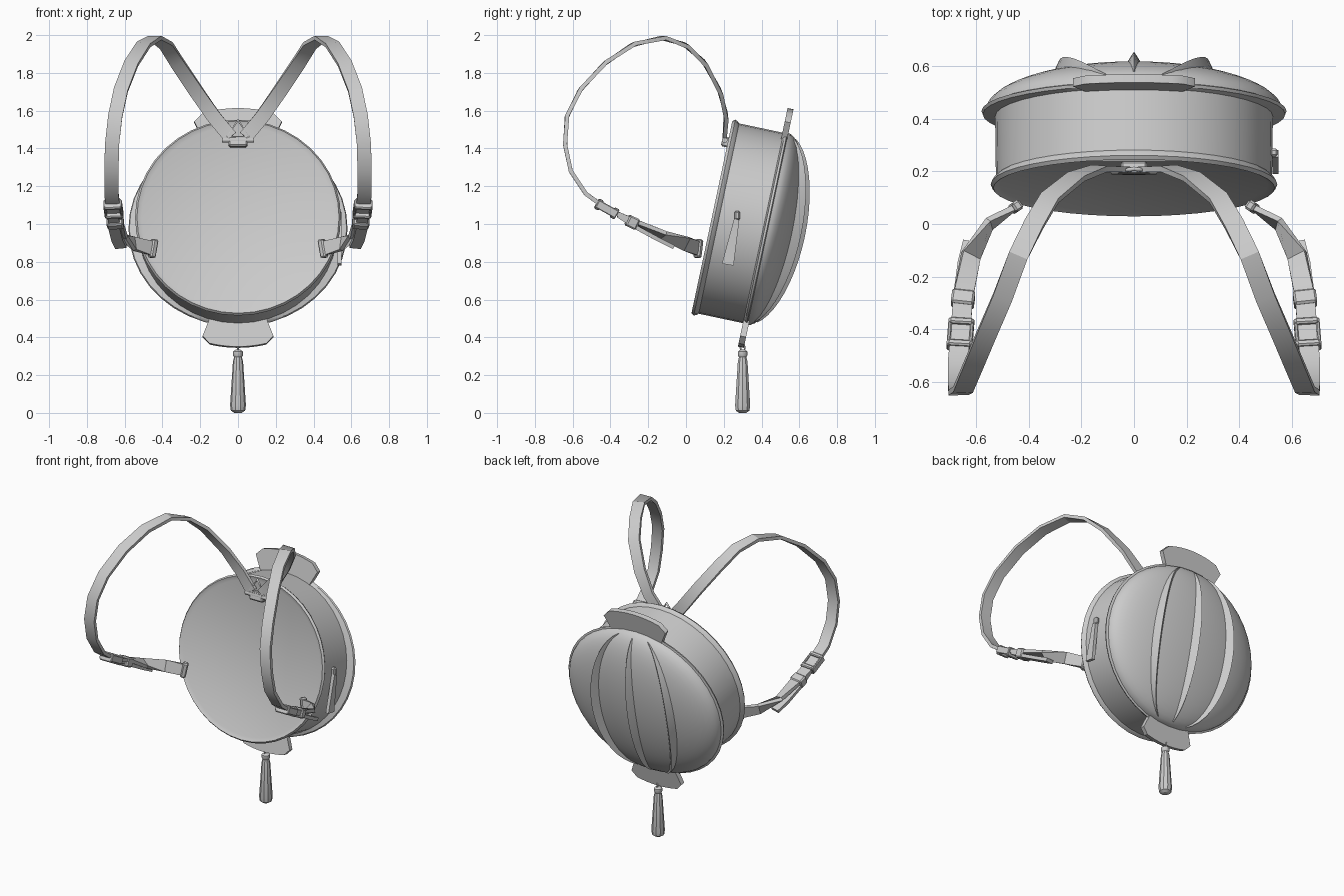
import bpy, bmesh, math
from mathutils import Vector, Matrix

cube = bpy.data.objects.get("Cube")
if cube:
    bpy.data.objects.remove(cube, do_unlink=True)

grey = bpy.data.materials.new("plain_grey")
grey.use_nodes = True
GREY = (0.6, 0.6, 0.6, 1)
grey.diffuse_color = GREY
grey.node_tree.nodes["Principled BSDF"].inputs["Base Color"].default_value = GREY

# The bag leans: local y is the drum axis toward the back, local z is up
BAG = Matrix.Translation((0, 0.145, 1.035)) @ Matrix.Rotation(math.radians(-12), 4, 'X')
REAR = 0.29


def finish(name, bm, matrix=Matrix(), angle=35):
    bm.transform(matrix)
    bmesh.ops.recalc_face_normals(bm, faces=bm.faces)
    mesh = bpy.data.meshes.new(name)
    bm.to_mesh(mesh)
    bm.free()
    mesh.materials.append(grey)
    ob = bpy.data.objects.new(name, mesh)
    bpy.context.collection.objects.link(ob)
    bpy.ops.object.select_all(action='DESELECT')
    ob.select_set(True)
    bpy.context.view_layer.objects.active = ob
    bpy.ops.object.shade_smooth_by_angle(angle=math.radians(angle))
    return ob


def loft(bm, rings):
    """Skin closed rings of points and cap both ends."""
    loops = [[bm.verts.new(p) for p in ring] for ring in rings]
    n = len(loops[0])
    for a, b in zip(loops, loops[1:]):
        for i in range(n):
            j = (i + 1) % n
            bm.faces.new((a[i], a[j], b[j], b[i]))
    bm.faces.new(loops[0])
    bm.faces.new(loops[-1])


def ellipse(rx, rz, y, n=40):
    steps = [math.tau * i / n for i in range(n)]
    return [(rx * math.cos(a), y, rz * math.sin(a)) for a in steps]


def box(name, size, matrix, bevel=0.008):
    bm = bmesh.new()
    bmesh.ops.create_cube(bm, size=1, matrix=Matrix.Diagonal((*size, 1)))
    bmesh.ops.bevel(bm, geom=bm.edges[:], offset=bevel, segments=1, affect='EDGES')
    return finish(name, bm, matrix)


def prism(name, outline, depth, matrix):
    """Extrude an outline of (x, z) points along local y."""
    bm = bmesh.new()
    loft(bm, [[(x, y, z) for x, z in outline] for y in (-depth / 2, depth / 2)])
    return finish(name, bm, matrix)


def tube(name, points, radius, cyclic=False):
    curve = bpy.data.curves.new(name, 'CURVE')
    curve.dimensions = '3D'
    curve.bevel_depth = radius
    curve.bevel_resolution = 1
    curve.use_fill_caps = True
    spline = curve.splines.new('POLY')
    spline.points.add(len(points) - 1)
    for sp, p in zip(spline.points, points):
        sp.co = (*p, 1)
    spline.use_cyclic_u = cyclic
    curve.materials.append(grey)
    ob = bpy.data.objects.new(name, curve)
    bpy.context.collection.objects.link(ob)


# Drum body with a front piping lip and a wide rear rim
drum = [(0.51, 0.495, 0.004), (0.535, 0.52, -0.008), (0.545, 0.53, 0.006),
        (0.535, 0.523, 0.022), (0.525, 0.515, 0.03), (0.528, 0.515, REAR - 0.02),
        (0.575, 0.525, REAR - 0.012), (0.58, 0.53, REAR), (0.555, 0.51, REAR + 0.008)]
bm = bmesh.new()
loft(bm, [ellipse(*r) for r in drum])
finish("bag_body", bm, BAG)

# Domed back
DX, DZ, DY = 0.565, 0.52, 0.16
bm = bmesh.new()
loft(bm, [ellipse(DX * math.cos(a), DZ * math.cos(a), REAR + DY * math.sin(a))
          for a in [math.radians(88) * i / 12 for i in range(13)]])
finish("back_dome", bm, BAG)


# Raised crescent ribs running down the dome
def dome_point(x, z, lift=0.0):
    h = max(0, 1 - (x / DX) ** 2 - (z / DZ) ** 2)
    p = Vector((x, REAR + DY * math.sqrt(h), z))
    normal = Vector((x / DX ** 2, (p.y - REAR) / DY ** 2, z / DZ ** 2)).normalized()
    return p + normal * lift


for name, mid in (("right_rib", -0.28), ("centre_rib", 0), ("left_rib", 0.28)):
    bm = bmesh.new()
    rings = []
    for i in range(21):
        a = math.radians(-72 + 144 * i / 20)
        z, bulge = DZ * math.sin(a), math.cos(a * 1.2)
        x, half = mid * math.cos(a) ** 0.8, 0.004 + 0.032 * bulge
        rings.append([dome_point(x - half, z, -0.01), dome_point(x - half * 0.35, z, 0.026 * bulge),
                      dome_point(x, z, 0.045 * bulge),
                      dome_point(x + half * 0.35, z, 0.026 * bulge), dome_point(x + half, z, -0.01)])
    loft(bm, rings)
    finish(name, bm, BAG, 45)


# Curved end plates at top and bottom
def arc_plate(name, inner, outer, half_angle, y, side):
    spread = [math.radians(half_angle) * (i / 5 - 1) for i in range(11)]
    rim = [(outer * math.sin(a), side * outer * math.cos(a)) for a in spread]
    # Cut the outer corners
    rim[0] = (rim[0][0], rim[0][1] - side * 0.03)
    rim[-1] = (rim[-1][0], rim[-1][1] - side * 0.03)
    base = [(inner * math.sin(a), side * inner * math.cos(a)) for a in reversed(spread)]
    prism(name, rim + base, 0.032, BAG @ Matrix.Translation((0, y, 0)))


arc_plate("top_plate", 0.51, 0.648, 21, 0.28, 1)
arc_plate("bottom_plate", 0.5, 0.642, 17, 0.285, -1)

# Tassel hanging from the bottom plate
bm = bmesh.new()
tassel = [(0.012, 0.335), (0.026, 0.325), (0.027, 0.305), (0.021, 0.295),
          (0.027, 0.27), (0.042, 0.04), (0.038, 0.012), (0.02, 0.0)]
loft(bm, [[(r * math.cos(k * math.tau / 10), 0.3 + r * math.sin(k * math.tau / 10), z)
           for k in range(10)] for r, z in tassel])
finish("tassel", bm)
tube("tassel_loop", [(0, 0.3 + 0.012 * math.cos(k * math.pi / 4), 0.345 + 0.02 * math.sin(k * math.pi / 4))
                     for k in range(8)], 0.005, True)

# Zip pull on the left wall
PULL = Matrix.Translation((0.538, 0.24, 0.91)) @ Matrix.Rotation(math.radians(90), 4, 'Z')
prism("zip_pull", [(-0.05, -0.12), (0.012, -0.13), (0.042, 0.11), (0.015, 0.12)], 0.022, PULL)
box("zip_slider", (0.03, 0.03, 0.05), Matrix.Translation((0.532, 0.272, 1.045)))


# Flat webbing: a box section swept along a path
def frames(path, twist_from=99):
    pts = [Vector(p) for p in path]
    out = []
    for i, p in enumerate(pts):
        t = (pts[min(i + 1, len(pts) - 1)] - pts[max(i - 1, 0)]).normalized()
        k = min(1, max(0, (i - twist_from) / 3))
        hint = Vector((1 - k, 0, k))
        w = (hint - t * hint.dot(t)).normalized()
        out.append((p, t, w, t.cross(w)))
    return out


def webbing(name, fr, width, thick, mirror):
    bm = bmesh.new()
    loft(bm, [[p + w * (a * width / 2) + n * (b * thick / 2)
               for a, b in ((-1, -1), (1, -1), (1, 1), (-1, 1))] for p, t, w, n in fr])
    finish(name, bm, mirror, 30)


def on_strap(frame, lift=0.0):
    p, t, w, n = frame
    m = Matrix((w, t, n)).transposed().to_4x4()
    m.translation = p + n * lift
    return m


STRAP = [(0.04, 0.205, 1.46), (0.13, 0.212, 1.57), (0.22, 0.18, 1.70), (0.32, 0.10, 1.85),
         (0.38, 0.0, 1.945), (0.44, -0.12, 1.985), (0.50, -0.28, 1.95), (0.565, -0.43, 1.85),
         (0.62, -0.56, 1.71), (0.65, -0.63, 1.57), (0.667, -0.64, 1.42), (0.67, -0.61, 1.28),
         (0.67, -0.53, 1.16), (0.66, -0.42, 1.08), (0.65, -0.28, 1.02), (0.62, -0.12, 0.94),
         (0.55, 0.0, 0.895), (0.45, 0.065, 0.87)]
TAIL = [(0.66, -0.36, 1.045), (0.655, -0.26, 0.98), (0.64, -0.15, 0.92), (0.62, -0.07, 0.88)]

for side, sign in (("left", 1), ("right", -1)):
    flip = Matrix.Diagonal((sign, 1, 1, 1))
    fr = frames(STRAP, 14)
    webbing(side + "_strap", fr, 0.075, 0.022, flip)
    webbing(side + "_strap_tail", frames(TAIL), 0.06, 0.022, flip)
    # Adjuster: frame of four bars, then a keeper block
    seat = flip @ on_strap(fr[13])
    for k in (-1, 1):
        box(side + "_adjuster_side", (0.014, 0.12, 0.045), seat @ Matrix.Translation((k * 0.042, 0, 0)), 0.004)
        box(side + "_adjuster_bar", (0.09, 0.025, 0.06), seat @ Matrix.Translation((0, k * 0.048, 0)), 0.006)
    box(side + "_keeper", (0.088, 0.06, 0.062), flip @ on_strap(fr[14], 0.012))
    # Lower anchor on the front rim
    box(side + "_anchor", (0.1, 0.035, 0.04), flip @ on_strap(fr[17]))

# Triangle ring and tab joining both straps at the top
tube("top_ring", [(-0.06, 0.2, 1.46), (0.06, 0.2, 1.46), (0, 0.21, 1.55)], 0.008, True)
tube("top_bar", [(-0.085, 0.205, 1.445), (0.085, 0.205, 1.445)], 0.016)
box("top_tab", (0.1, 0.045, 0.055), BAG @ Matrix.Translation((0, -0.018, 0.405)))
